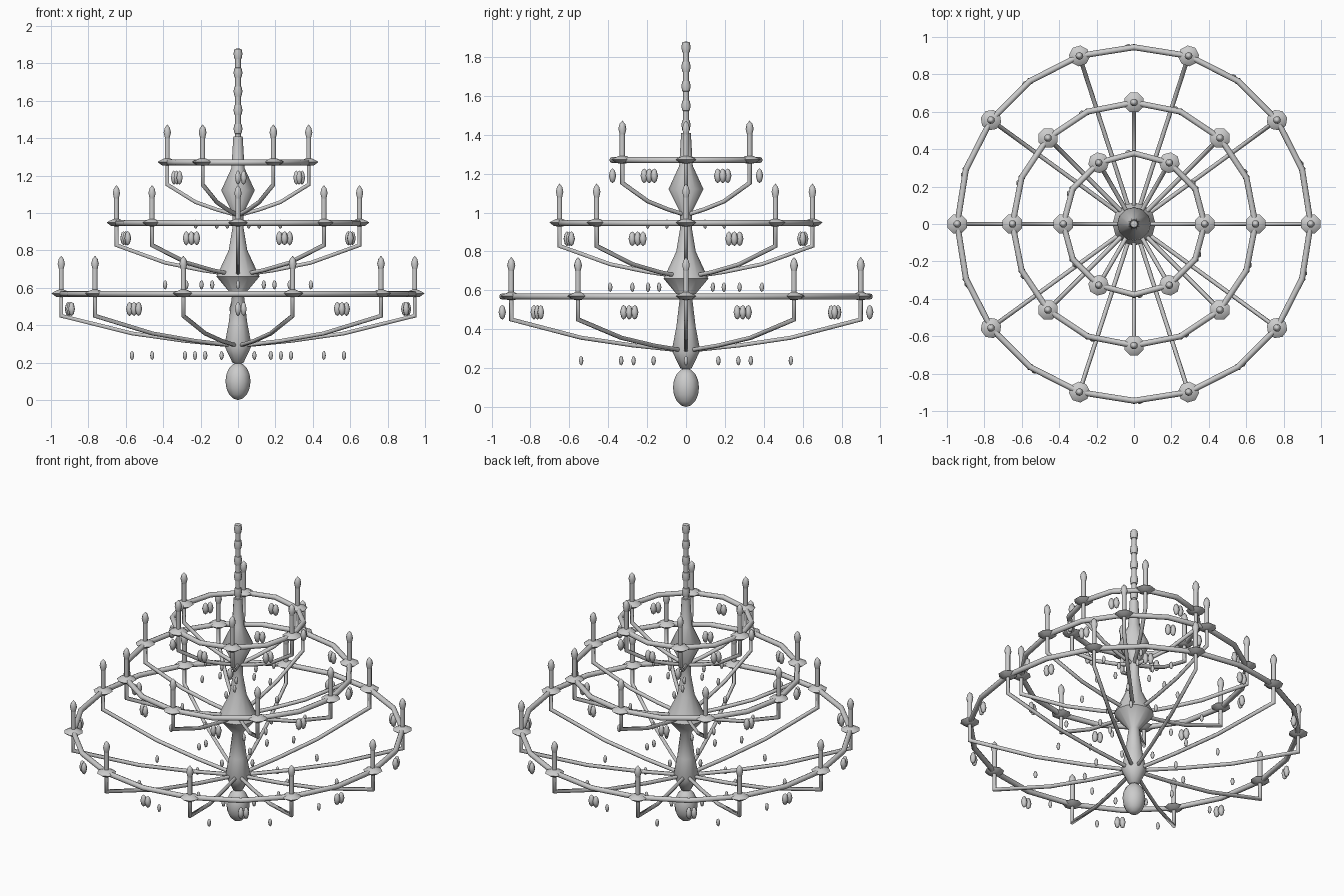
import bpy, bmesh
from math import pi, cos, sin, radians
from mathutils import Vector

if "Cube" in bpy.data.objects:
    bpy.data.objects.remove(bpy.data.objects["Cube"], do_unlink=True)

grey = bpy.data.materials.new("plain_grey")
grey.use_nodes = True
grey.diffuse_color = (0.6, 0.6, 0.6, 1)
grey.node_tree.nodes["Principled BSDF"].inputs["Base Color"].default_value = (0.6, 0.6, 0.6, 1)


def place(name, mesh, loc=(0, 0, 0), turn=0.0):
    ob = bpy.data.objects.new(name, mesh)
    ob.location = loc
    ob.rotation_euler.z = turn
    bpy.context.collection.objects.link(ob)


def finish(name, bm):
    """Smooth shading with sharp edges kept, one material."""
    bmesh.ops.recalc_face_normals(bm, faces=bm.faces)
    for f in bm.faces:
        f.smooth = True
    for e in bm.edges:
        e.smooth = e.calc_face_angle(0) < radians(62)
    mesh = bpy.data.meshes.new(name)
    bm.to_mesh(mesh)
    bm.free()
    mesh.materials.append(grey)
    return mesh


def lathe(name, profile, sides, closed=False):
    """Spin (radius, height) points around z into a mesh."""
    bm = bmesh.new()
    verts = [bm.verts.new((r, 0, z)) for r, z in profile + (profile[:1] if closed else [])]
    edges = [bm.edges.new(pair) for pair in zip(verts, verts[1:])]
    bmesh.ops.spin(bm, geom=verts + edges, cent=(0, 0, 0), axis=(0, 0, 1),
                   angle=2 * pi, steps=sides, use_duplicate=False)
    bmesh.ops.remove_doubles(bm, verts=bm.verts, dist=0.0005)
    return finish(name, bm)


def tube(name, points, radius, sides=6):
    """Sweep a polygon along a path lying in the xz plane."""
    bm = bmesh.new()
    path = [Vector((x, 0, z)) for x, z in points]
    side = Vector((0, 1, 0))
    loops = []
    for i, p in enumerate(path):
        a = (p - path[i - 1]).normalized() if i else (path[1] - p).normalized()
        b = (path[i + 1] - p).normalized() if i < len(path) - 1 else a
        t = (a + b).normalized()
        up = side.cross(t) / max(t.dot(a), 0.5)
        loops.append([bm.verts.new(p + radius * (side * cos(2 * pi * k / sides) + up * sin(2 * pi * k / sides)))
                      for k in range(sides)])
    for l0, l1 in zip(loops, loops[1:]):
        for k in range(sides):
            n = (k + 1) % sides
            bm.faces.new((l0[k], l0[n], l1[n], l1[k]))
    bm.faces.new(loops[0])
    bm.faces.new(loops[-1])
    return finish(name, bm)


# Central column and bottom finial
column = [(0, 0.19), (0.03, 0.2), (0.073, 0.29), (0.05, 0.41), (0.032, 0.56), (0.115, 0.66),
          (0.05, 0.8), (0.03, 0.92), (0.03, 1.0), (0.09, 1.12), (0.035, 1.24), (0.025, 1.41), (0, 1.41)]
place("column", lathe("column", column, 12))
finial = [(0.067 * sin(pi * i / 8), 0.1 - 0.1 * cos(pi * i / 8)) for i in range(9)]
place("finial", lathe("finial", finial, 12))

# Hanging chain: beads on a thin rod
place("chain_rod", lathe("chain_rod", [(0, 1.38), (0.015, 1.38), (0.015, 1.86), (0, 1.86)], 8))
bead = lathe("chain_bead", [(0, -0.03), (0.019, -0.026), (0.024, 0), (0.019, 0.026), (0, 0.03)], 8)
for i in range(5):
    place("chain_bead", bead, (0, 0, 1.45 + i * 0.1))

# Shared small parts
dish = lathe("candle_dish", [(0, -0.018), (0.03, -0.016), (0.056, 0.002), (0.049, 0.008), (0.016, 0.022), (0, 0.022)], 8)
candle = lathe("candle", [(0, 0.01), (0.014, 0.01), (0.014, 0.135), (0, 0.135)], 8)
flame = lathe("flame", [(0, 0.13), (0.014, 0.132), (0.021, 0.16), (0.015, 0.185), (0, 0.203)], 8)
crystal = lathe("crystal", [(0, -0.038), (0.012, -0.028), (0.019, 0), (0.012, 0.028), (0, 0.038)], 6)
drop = lathe("small_drop", [(0, -0.025), (0.008, -0.018), (0.012, 0), (0.008, 0.018), (0, 0.025)], 6)

# Three tiers: radius, ring height, number of arms
for radius, z, count in ((0.945, 0.568, 10), (0.65, 0.946, 8), (0.378, 1.27, 6)):
    section = [(radius + 0.016 * cos(k * pi / 4), 0.016 * sin(k * pi / 4)) for k in range(8)]
    place("ring", lathe("ring", section, count * 2, closed=True), (0, 0, z))
    arm = tube("arm", [(radius, 0), (radius, -0.118), (radius * 0.6, -0.212),
                       (radius * 0.3, -0.252), (0.02, -0.278)], 0.0115)
    for i in range(count):
        a = 2 * pi * i / count
        out = Vector((cos(a), sin(a), 0))
        place("arm", arm, (0, 0, z), a)
        for name, mesh in (("candle_dish", dish), ("candle", candle), ("flame", flame)):
            place(name, mesh, out * radius + Vector((0, 0, z)), a + pi / 8)
        # Small drops below each arm
        for share in (0.3, 0.6):
            place("small_drop", drop, out * radius * share + Vector((0, 0, z - 0.33)), a)
        # A pair of crystals hangs between neighbouring arms
        m = a + pi / count
        mid = Vector((cos(m), sin(m), 0)) * radius
        along = Vector((-sin(m), cos(m), 0))
        for shift in (0, 0.03):
            place("crystal", crystal, mid + along * shift + Vector((0, 0, z - 0.081)), m)
